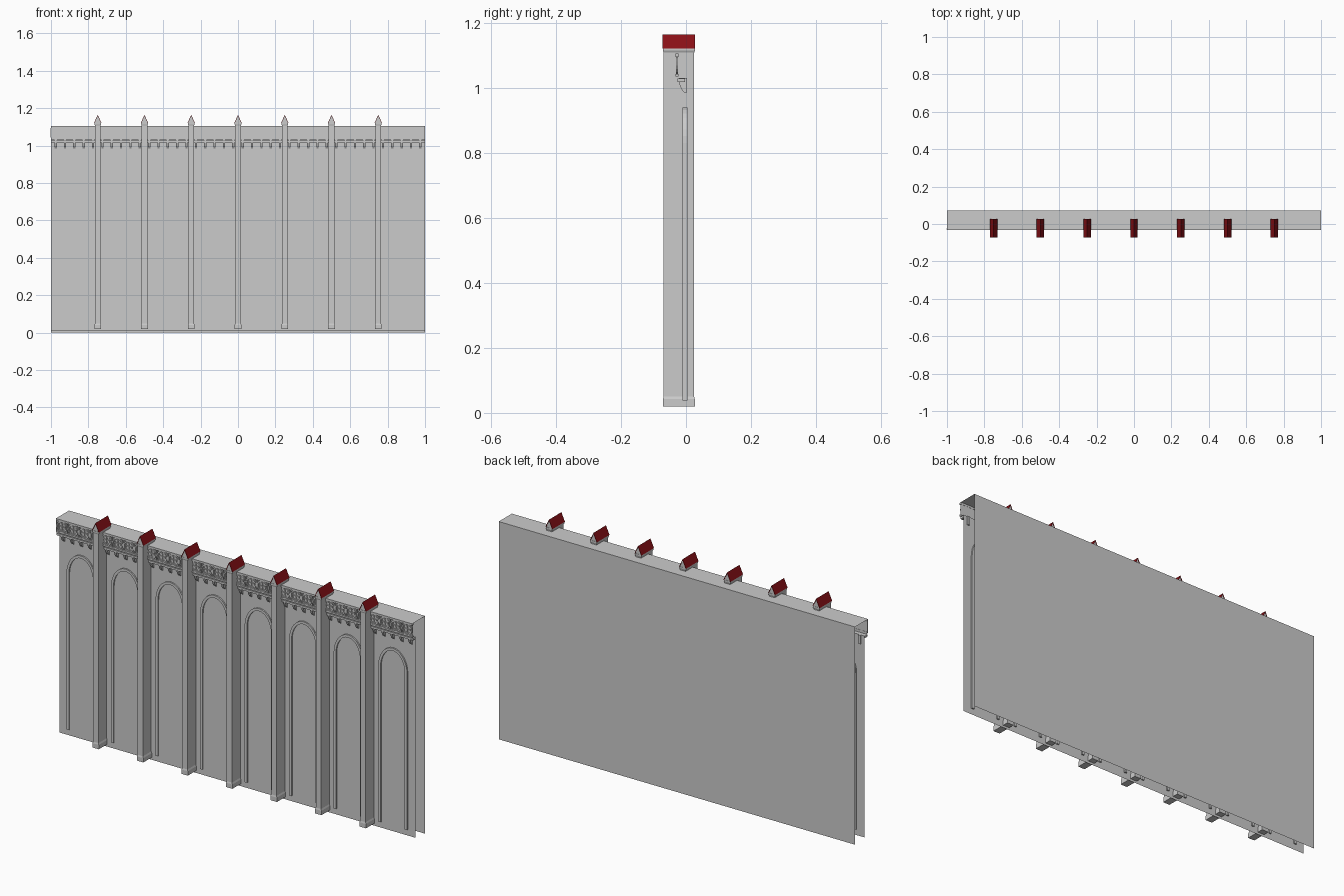
import bpy, bmesh
from math import sin, cos, pi

if "Cube" in bpy.data.objects:
    bpy.data.objects.remove(bpy.data.objects["Cube"])

BAYS = 8
PITCH = 2 / BAYS
WALL_Y, BACK_Y, PARAPET_Y = -0.003, 0.073, -0.024


def finish(name, bm, mat=None):
    me = bpy.data.meshes.new(name)
    bm.to_mesh(me)
    bm.free()
    ob = bpy.data.objects.new(name, me)
    bpy.context.collection.objects.link(ob)
    if mat:
        me.materials.append(mat)
    return ob


def loft(bm, rings, close_u=True, caps=True):
    """Skin a list of point rings into quads."""
    vs = [[bm.verts.new(p) for p in r] for r in rings]
    n = len(vs[0])
    for a, b in zip(vs, vs[1:]):
        for i in range(n if close_u else n - 1):
            j = (i + 1) % n
            bm.faces.new((a[i], a[j], b[j], b[i]))
    if caps:
        bm.faces.new(vs[0][::-1])
        bm.faces.new(vs[-1])
    bmesh.ops.recalc_face_normals(bm, faces=bm.faces)


def box(bm, x0, x1, y0, y1, z0, z1):
    loft(bm, [[(x0, y0, z), (x1, y0, z), (x1, y1, z), (x0, y1, z)] for z in (z0, z1)])


def band(bm, outer, inner, y0, y1, closed):
    """Flat moulding between two (x, z) outlines, with thickness in y."""
    rings = [[(o[0], y0, o[1]), (o[0], y1, o[1]), (i[0], y1, i[1]), (i[0], y0, i[1])]
             for o, i in zip(outer, inner)]
    if closed:
        rings.append(rings[0])
    loft(bm, rings, caps=not closed)
    if closed:
        bmesh.ops.remove_doubles(bm, verts=bm.verts, dist=1e-6)


# Wall shell: open at the ends and underneath
bm = bmesh.new()
section = [(WALL_Y, 0.008), (WALL_Y, 1.03), (PARAPET_Y, 1.03), (PARAPET_Y, 1.105),
           (BACK_Y, 1.105), (BACK_Y, 0.0)]
loft(bm, [[(x, y, z) for y, z in section] for x in (-1, 1)], close_u=False, caps=False)
finish("wall_shell", bm)

# Tall blind arch mouldings, one per bay
def arch(cx, half, spring, rise):
    pts = [(cx - half, 0.038)]
    pts += [(cx - half * cos(pi * i / 16), spring + rise * sin(pi * i / 16)) for i in range(17)]
    return pts + [(cx + half, 0.038)]

bm = bmesh.new()
for b in range(BAYS):
    cx = -1 + PITCH * (b + 0.5)
    band(bm, arch(cx, 0.081, 0.83, 0.11), arch(cx, 0.068, 0.83, 0.097), -0.010, 0.004, False)
finish("arch_mouldings", bm)

# Parapet rails
bm = bmesh.new()
for z0, z1, y0 in ((1.095, 1.105, -0.032), (1.035, 1.043, -0.032), (1.018, 1.028, -0.026)):
    box(bm, -1, 1, y0, WALL_Y if z1 < 1.03 else PARAPET_Y + 0.001, z0, z1)
finish("parapet_rails", bm)

# Parapet tracery: a ring with four small lobes and spandrel bars in each cell
def circle(cx, cz, r, n):
    return [(cx + r * cos(2 * pi * i / n), cz + r * sin(2 * pi * i / n)) for i in range(n)]

cells = BAYS * 4
step = 2 / cells
tracery = bmesh.new()
for c in range(cells):
    cx, cz = -1 + step * (c + 0.5), 1.069
    cell = bmesh.new()
    band(cell, circle(cx, cz, 0.029, 16), circle(cx, cz, 0.023, 16), -0.031, PARAPET_Y, True)
    for k in range(4):
        a = pi / 2 * k + pi / 4
        lx, lz = cx + 0.0125 * cos(a), cz + 0.0125 * sin(a)
        band(cell, circle(lx, lz, 0.011, 8), circle(lx, lz, 0.0085, 8), -0.029, PARAPET_Y, True)
    box(cell, cx - step / 2 - 0.002, cx - step / 2 + 0.002, -0.030, PARAPET_Y, 1.043, 1.095)
    tmp = bpy.data.meshes.new("cell")
    cell.to_mesh(tmp)
    cell.free()
    tracery.from_mesh(tmp)
    bpy.data.meshes.remove(tmp)
finish("parapet_tracery", tracery)

# Tapered corbels under the parapet
bm = bmesh.new()
profile = [(0.003, 0.985), (-0.006, 0.985), (-0.015, 0.998), (-0.021, 1.014),
           (-0.021, 1.03), (0.003, 1.03)]
for c in range(BAYS * 5):
    cx = -1 + 0.05 * (c + 0.5)
    if abs(cx / PITCH - round(cx / PITCH)) * PITCH < 0.02:
        continue
    loft(bm, [[(x, y, z) for y, z in profile] for x in (cx - 0.006, cx + 0.006)])
finish("corbels", bm)

# Buttresses with small gabled tops
red = bpy.data.materials.new("roof_red")
red.diffuse_color = (0.25, 0.005, 0.008, 1)
red.use_nodes = True
red.node_tree.nodes["Principled BSDF"].inputs["Base Color"].default_value = red.diffuse_color
posts, roofs = bmesh.new(), bmesh.new()
for b in range(1, BAYS):
    cx = -1 + PITCH * b
    levels = [(0.018, -0.071, 0.027, 0.02), (0.018, -0.071, 0.027, 0.042),
              (0.015, -0.069, 0.025, 0.05), (0.015, -0.069, 0.025, 1.108),
              (0.018, -0.071, 0.027, 1.114), (0.018, -0.071, 0.027, 1.122)]
    loft(posts, [[(cx - w, f, z), (cx + w, f, z), (cx + w, k, z), (cx - w, k, z)]
                 for w, f, k, z in levels])
    loft(posts, [[(cx - 0.018, y, 1.122), (cx + 0.018, y, 1.122), (cx, y, 1.160)]
                 for y in (-0.070, 0.026)])
    gable = [(-0.020, 1.121), (0, 1.164), (0.020, 1.121), (0.017, 1.121), (0, 1.159), (-0.017, 1.121)]
    loft(roofs, [[(cx + x, y, z) for x, z in gable] for y in (-0.072, 0.028)])
finish("buttresses", posts)
finish("buttress_roofs", roofs, red)
